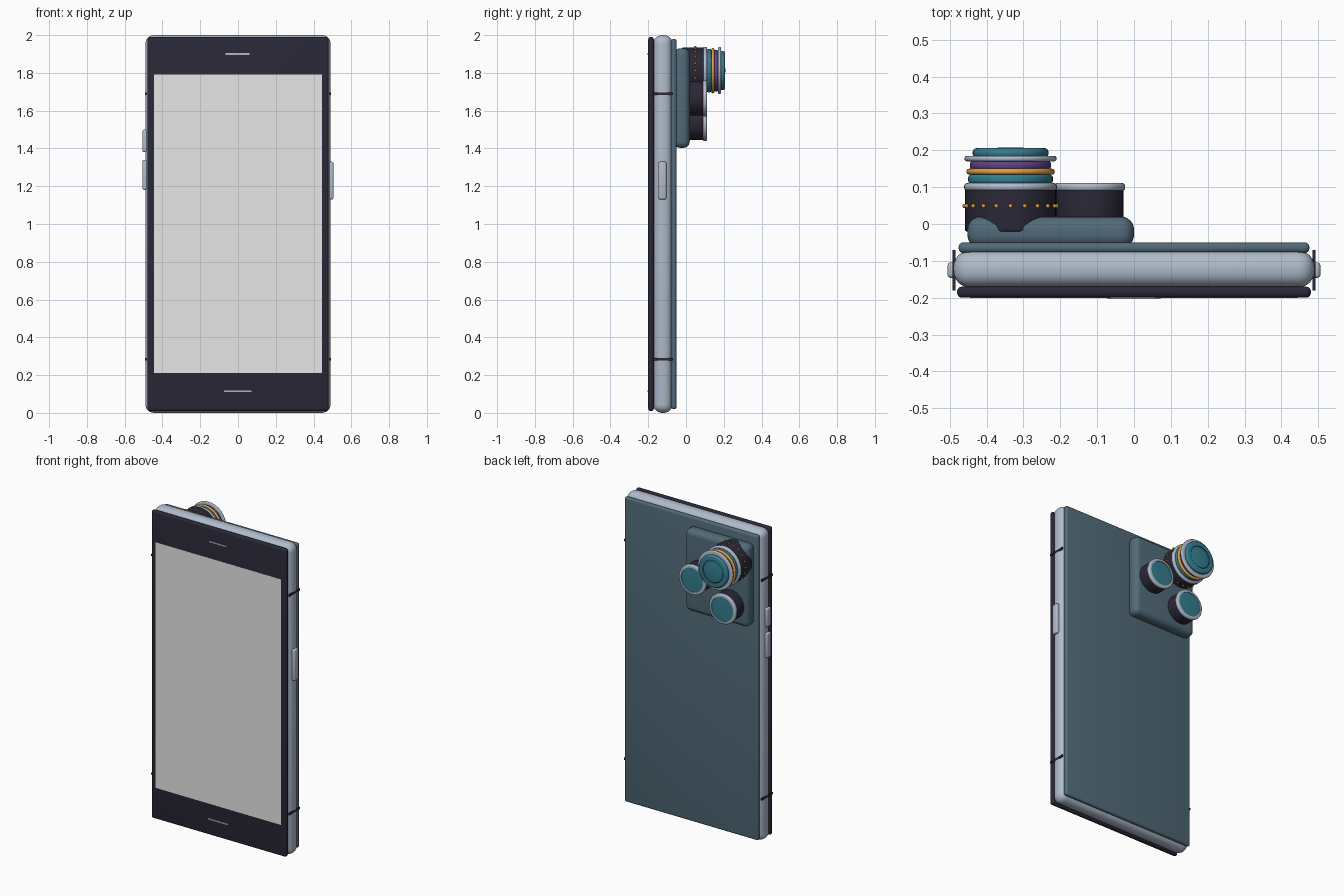
import bpy, bmesh, math
from mathutils import Matrix, Vector

cube = bpy.data.objects.get("Cube")
if cube:
    bpy.data.objects.remove(cube, do_unlink=True)


def material(name, rgb):
    m = bpy.data.materials.new(name)
    m.use_nodes = True
    m.diffuse_color = (*rgb, 1)
    m.node_tree.nodes["Principled BSDF"].inputs["Base Color"].default_value = (*rgb, 1)
    return m


black = material("near black", (0.023, 0.021, 0.037))
silver = material("silver", (0.43, 0.5, 0.6))
slate = material("slate teal", (0.083, 0.145, 0.19))
grey = material("screen grey", (0.8, 0.8, 0.8))
teal = material("lens teal", (0.035, 0.21, 0.28))
orange = material("orange", (0.75, 0.34, 0.06))
purple = material("purple", (0.12, 0.055, 0.26))


def finish(name, bm, mat):
    bmesh.ops.recalc_face_normals(bm, faces=bm.faces)
    mesh = bpy.data.meshes.new(name)
    bm.to_mesh(mesh)
    bm.free()
    mesh.materials.append(mat)
    ob = bpy.data.objects.new(name, mesh)
    bpy.context.collection.objects.link(ob)
    bpy.ops.object.select_all(action='DESELECT')
    ob.select_set(True)
    bpy.context.view_layer.objects.active = ob
    bpy.ops.object.shade_smooth_by_angle(angle=math.radians(35))
    return ob


def box(name, xs, ys, zs, mat, bevel=0.0, segments=4):
    """Box given by its extents, with rounded edges."""
    bm = bmesh.new()
    bmesh.ops.create_cube(bm, size=1)
    for v in bm.verts:
        v.co = Vector([(a + b) / 2 + c * (b - a) for c, (a, b) in zip(v.co, (xs, ys, zs))])
    if bevel:
        bmesh.ops.bevel(bm, geom=bm.edges[:], offset=bevel, segments=segments,
                        profile=0.5, affect='EDGES')
    return finish(name, bm, mat)


def lathe(name, centre, profile, mat, steps=48):
    """Turn (radius, y) points around an axis along y."""
    bm = bmesh.new()
    verts = [bm.verts.new((r, y, 0)) for r, y in profile]
    edges = [bm.edges.new(pair) for pair in zip(verts, verts[1:])]
    bmesh.ops.spin(bm, geom=verts + edges, cent=(0, 0, 0), axis=(0, 1, 0),
                   angle=math.tau, steps=steps)
    bmesh.ops.remove_doubles(bm, verts=bm.verts, dist=1e-5)
    bmesh.ops.translate(bm, verts=bm.verts, vec=(centre[0], 0, centre[1]))
    return finish(name, bm, mat)


def disc(name, centre, r, y0, y1, mat, bevel, hole=0.0):
    """Solid disc or ring with a rounded outer edge."""
    arc = [(math.sin(i * math.pi / 8), math.cos(i * math.pi / 8)) for i in range(5)]
    low = [(r - bevel + bevel * s, y0 + bevel - bevel * c) for s, c in arc]
    high = [(r - bevel + bevel * s, y1 - bevel + bevel * c) for s, c in reversed(arc)]
    profile = [(hole, y0)] + low + high + [(hole, y1)]
    if hole:
        profile.append((hole, y0))
    return lathe(name, centre, profile, mat)


# Body, front panel, screen and back panel
box("body_frame", (-.49, .49), (-.172, -.072), (0, 2), silver, .045, 6)
box("front_panel", (-.48, .48), (-.2, -.17), (.01, 1.99), black, .013)
box("screen", (-.445, .445), (-.2008, -.197), (.212, 1.792), grey)
box("back_panel", (-.476, .476), (-.079, -.05), (.02, 1.98), slate, .013)

# Slots in the front panel
box("earpiece", (-.065, .06), (-.203, -.198), (1.896, 1.904), silver)
box("microphone", (-.073, .072), (-.203, -.198), (.111, .119), silver)

# Side buttons
for name, side, z0, z1 in (("left_button", 1, 1.13, 1.33),
                           ("upper_right_button", -1, 1.38, 1.5),
                           ("lower_right_button", -1, 1.18, 1.34)):
    xs = sorted((side * .47, side * .506))
    box(name, xs, (-.146, -.104), (z0, z1), silver, .009, 3)

# Dark bands across the sides
for side in (-1, 1):
    for z in (.284, 1.69):
        xs = sorted((side * .484, side * .492))
        box("side_band", xs, (-.18, -.07), (z - .006, z + .006), black)

# Camera block
box("camera_block", (-.452, 0), (-.065, .02), (1.403, 1.93), slate, .035, 6)

# Two small lenses
for name, centre in (("inner_lens", (-.12, 1.665)), ("lower_lens", (-.335, 1.535))):
    disc(name + "_barrel", centre, .091, -.02, .094, black, .003)
    disc(name + "_rim", centre, .096, .09, .111, silver, .008, .078)
    lathe(name + "_glass", centre, [(.08, .095), (.08, .106), (.04, .108), (0, .1085)], teal)

# Large lens: grip followed by stacked rings
main = (-.335, 1.812)
disc("main_lens_grip", main, .123, -.02, .094, black, .003)
for name, r, y0, y1, mat, bevel in (
        ("base_ring", .126, .09, .111, silver, .009),
        ("lower_teal_ring", .115, .108, .135, teal, .01),
        ("orange_ring", .12, .134, .15, orange, .0075),
        ("purple_ring", .11, .147, .172, purple, .01),
        ("upper_silver_ring", .125, .17, .185, silver, .007)):
    disc(name, main, r, y0, y1, mat, bevel)
disc("front_teal_ring", main, .103, .18, .206, teal, .011, .072)
lathe("main_lens_glass", main,
      [(.072, .185), (.072, .199), (.068, .203), (.05, .206), (.025, .2075), (0, .208)], teal)

# Studs around the grip
bm = bmesh.new()
for i in range(20):
    a = i * math.tau / 20
    spot = (main[0] + .125 * math.cos(a), .049, main[1] + .125 * math.sin(a))
    bmesh.ops.create_uvsphere(bm, u_segments=10, v_segments=6, radius=.006,
                              matrix=Matrix.Translation(spot))
finish("grip_studs", bm, orange)
